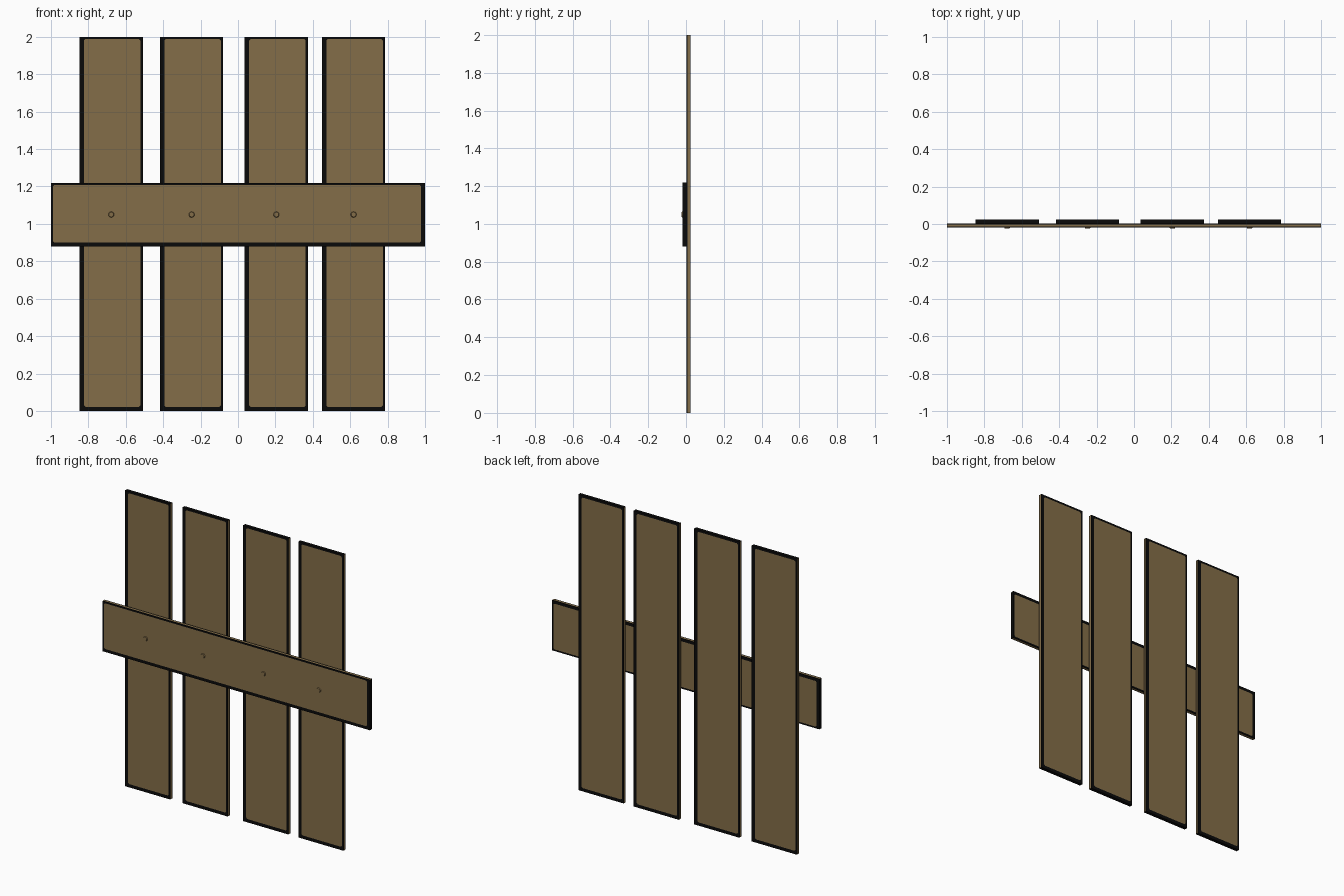
import bpy, bmesh, math
from mathutils import Matrix

if "Cube" in bpy.data.objects:
    bpy.data.objects.remove(bpy.data.objects["Cube"])


def make_mat(name, rgb):
    m = bpy.data.materials.new(name)
    m.diffuse_color = (*rgb, 1)
    m.use_nodes = True
    m.node_tree.nodes["Principled BSDF"].inputs["Base Color"].default_value = m.diffuse_color
    return m


WOOD = make_mat("brown wood", (0.23, 0.155, 0.066))
DARK = make_mat("dark edge", (0.003, 0.003, 0.003))
CHAMFER = 0.008


def finish(name, bm):
    bmesh.ops.remove_doubles(bm, verts=bm.verts, dist=1e-5)
    bmesh.ops.recalc_face_normals(bm, faces=bm.faces)
    me = bpy.data.meshes.new(name)
    bm.to_mesh(me)
    bm.free()
    me.materials.append(WOOD)
    me.materials.append(DARK)
    ob = bpy.data.objects.new(name, me)
    bpy.context.collection.objects.link(ob)


def board(name, x0, x1, y0, y1, z0, z1, front, back, along_x):
    """Board with a dark outline; margins are (-x, +x, bottom, top)."""
    bm = bmesh.new()

    def face(pts, mat):
        bm.faces.new([bm.verts.new(p) for p in pts]).material_index = mat

    corners = [(x0, z0), (x1, z0), (x1, z1), (x0, z1)]
    # broad faces: brown panel with clipped corners inside a dark border
    for y, (l, r, b, t) in ((y0, front), (y1, back)):
        a, c, d, e, k = x0 + l, x1 - r, z0 + b, z1 - t, CHAMFER
        inner = [(a, d + k), (a + k, d), (c - k, d), (c, d + k),
                 (c, e - k), (c - k, e), (a + k, e), (a, e - k)]
        face([(x, y, z) for x, z in inner], 0)
        for i in range(4):
            o, n = corners[i], corners[(i + 1) % 4]
            p, q, s = inner[2 * i], inner[2 * i + 1], inner[(2 * i + 2) % 8]
            face([(v[0], y, v[1]) for v in (o, q, p)], 1)
            face([(v[0], y, v[1]) for v in (o, n, s, q)], 1)
    # narrow sides: dark ends, long sides brown between dark lines
    h = y1 - y0
    ys = [y0, y0 + h * 0.2, y1 - h * 0.2, y1]
    for i in range(4):
        o, n = corners[i], corners[(i + 1) % 4]
        is_long = (i % 2 == 0) == along_x
        for j in range(3):
            face([(o[0], ys[j], o[1]), (n[0], ys[j], n[1]),
                  (n[0], ys[j + 1], n[1]), (o[0], ys[j + 1], o[1])],
                 0 if is_long and j == 1 else 1)
    finish(name, bm)


# upright planks
for i, x in enumerate((-0.678, -0.248, 0.205, 0.618)):
    board(f"plank_{i + 1}", x - 0.169, x + 0.169, 0.003, 0.025, 0, 2,
          (0.023, 0.012, 0.022, 0.012), (0.012, 0.023, 0.022, 0.014), False)
    # nail head on the rail
    bm = bmesh.new()
    bmesh.ops.create_cone(bm, cap_ends=True, segments=10, radius1=0.017,
                          radius2=0.013, depth=0.008,
                          matrix=Matrix.Translation((x, -0.021, 1.05))
                          @ Matrix.Rotation(math.pi / 2, 4, 'X'))
    finish(f"nail_{i + 1}", bm)

# cross rail
board("cross_rail", -1, 1, -0.019, 0.003, 0.88, 1.22,
      (0.01, 0.021, 0.02, 0.011), (0.021, 0.01, 0.011, 0.02), True)
